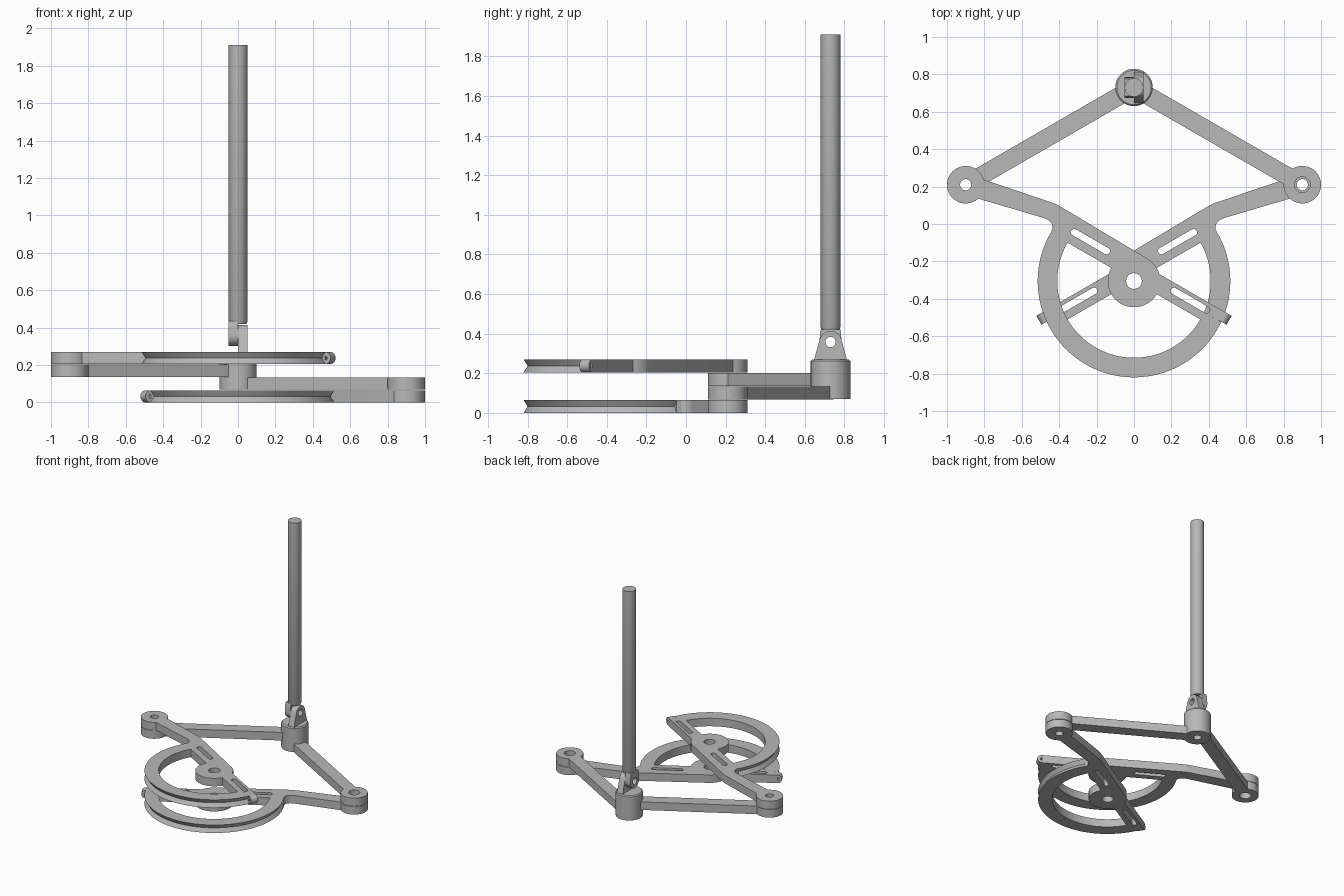
import bpy, bmesh
from math import cos, sin, radians, pi
from mathutils import Matrix

if "Cube" in bpy.data.objects:
    bpy.data.objects.remove(bpy.data.objects["Cube"])

grey = bpy.data.materials.new("plain_grey")
grey.use_nodes = True
grey.diffuse_color = (0.48, 0.48, 0.48, 1)
grey.node_tree.nodes["Principled BSDF"].inputs["Base Color"].default_value = (0.48, 0.48, 0.48, 1)


def arc(cx, cy, r, a0, a1, n=32):
    """Points along an arc, angles in degrees."""
    angles = [radians(a0 + (a1 - a0) * i / n) for i in range(n + 1)]
    return [(cx + r * cos(a), cy + r * sin(a)) for a in angles]


def circle(cx, cy, r, n=40):
    return arc(cx, cy, r, 0, 360, n)[:-1]


def slot(cx, cy, half, r):
    return arc(cx + half, cy, r, -90, 90, 10) + arc(cx - half, cy, r, 90, 270, 10)


def finish(name, bm, matrix):
    bmesh.ops.remove_doubles(bm, verts=bm.verts, dist=0.0001)
    bmesh.ops.recalc_face_normals(bm, faces=bm.faces)
    bm.transform(matrix)
    mesh = bpy.data.meshes.new(name)
    bm.to_mesh(mesh)
    bm.free()
    mesh.materials.clear()
    mesh.materials.append(grey)
    ob = bpy.data.objects.new(name, mesh)
    bpy.context.collection.objects.link(ob)
    bpy.ops.object.select_all(action='DESELECT')
    ob.select_set(True)
    bpy.context.view_layer.objects.active = ob
    bpy.ops.object.shade_smooth_by_angle(angle=radians(30))
    return ob


def plate(name, loops, z0, z1, matrix):
    """Extrude an outline (first loop) with holes (other loops)."""
    curve = bpy.data.curves.new(name + "_outline", 'CURVE')
    curve.dimensions = '2D'
    curve.fill_mode = 'BOTH'
    curve.extrude = (z1 - z0) / 2
    for pts in loops:
        s = curve.splines.new('POLY')
        s.points.add(len(pts) - 1)
        for p, (x, y) in zip(s.points, pts):
            p.co = (x, y, 0, 1)
        s.use_cyclic_u = True
    tmp = bpy.data.objects.new(name + "_outline", curve)
    bpy.context.collection.objects.link(tmp)
    deps = bpy.context.evaluated_depsgraph_get()
    mesh = bpy.data.meshes.new_from_object(tmp.evaluated_get(deps))
    bm = bmesh.new()
    bm.from_mesh(mesh)
    bpy.data.objects.remove(tmp)
    bpy.data.curves.remove(curve)
    bpy.data.meshes.remove(mesh)
    return finish(name, bm, matrix @ Matrix.Translation((0, 0, (z0 + z1) / 2)))


def sweep(name, profile, a0, a1, steps, matrix, closed):
    """Turn an (r, z) profile about the z axis."""
    bm = bmesh.new()
    rings = []
    for i in range(steps + 1):
        a = radians(a0 + (a1 - a0) * i / steps)
        rings.append([bm.verts.new((r * cos(a), r * sin(a), z)) for r, z in profile])
    n = len(profile)
    for p, q in zip(rings, rings[1:]):
        for j in range(n if closed else n - 1):
            k = (j + 1) % n
            bm.faces.new((p[j], q[j], q[k], p[k]))
    if closed:
        bm.faces.new(rings[0])
        bm.faces.new(rings[-1])
    return finish(name, bm, matrix)


HUB_Y, MID, LOW, TOP = -0.305, 0.135, 0.205, 0.27
PIVOT_Y = 0.73

# The second arm is the first one turned over about the y axis
turned = (Matrix.Translation((0, 0, MID)) @ Matrix.Rotation(pi, 4, 'Y')
          @ Matrix.Translation((0, 0, -MID)))

# Crank: hub, slotted bar, bent arm and elbow in one outline
crank = (arc(0, 0, 0.14, 180, 360)
         + [(0.41, 0)] + arc(0, 0, 0.41, 1, 5, 3) + [(0.51, 0.045), (0.51, 0.10)]
         + arc(0, 0, 0.14, 45.6, 88, 12)
         + [(-0.53, 0.148), (-0.56, 0.148), (-0.59, 0.144)]
         + arc(-1.037, -0.004, 0.1, 46, 342, 40)
         + [(-0.59, 0.050), (-0.56, 0.054), (-0.535, 0.046), (-0.518, 0.028), (-0.513, 0)])
crank_holes = [circle(0, 0, 0.042), circle(-1.037, -0.004, 0.03),
               slot(-0.307, 0.066, 0.1, 0.018), slot(0.312, 0.061, 0.1, 0.018)]
rim = [(0.41, LOW), (0.515, LOW), (0.495, (LOW + TOP) / 2), (0.515, TOP), (0.41, TOP)]

# Forearm: elbow ring and straight bar
forearm = arc(0, 0, 0.1, 28.7, 331.3, 40) + [(0.985, -0.048), (0.985, 0.048)]

for side, flip in (("upper", Matrix.Identity(4)), ("lower", turned)):
    at_hub = flip @ Matrix.Translation((0, HUB_Y, 0)) @ Matrix.Rotation(radians(-30), 4, 'Z')
    plate(side + "_crank", [crank] + crank_holes, LOW, TOP, at_hub)
    sweep(side + "_pulley_rim", rim, 180, 365, 64, at_hub, True)
    # rounded cable end on the tip of the bar
    lying = (at_hub @ Matrix.Translation((0.5125, 0, (LOW + TOP) / 2))
             @ Matrix.Rotation(radians(-90), 4, 'X'))
    plate(side + "_cable_end", [circle(0, 0, 0.0325), circle(0, 0, 0.011, 16)],
          0.045, 0.10, lying)
    at_elbow = flip @ Matrix.Translation((-0.9, 0.21, 0)) @ Matrix.Rotation(radians(30), 4, 'Z')
    plate(side + "_forearm", [forearm, circle(0, 0, 0.042)], MID + 0.001, LOW - 0.003, at_elbow)

# Pivot post joining both forearms
at_pivot = Matrix.Translation((0, PIVOT_Y, 0))
sweep("pivot_post", [(0, 0.19), (0.03, 0.19), (0.03, 0.07), (0.1, 0.07),
                     (0.1, 0.262), (0.092, 0.27), (0, 0.27)], 0, 360, 48, at_pivot, False)

# Hinge: lug on the post and tongue on the rod, both drawn in the y-z plane
sideways = at_pivot @ Matrix(((0, 0, 1, 0), (1, 0, 0, 0), (0, 1, 0, 0), (0, 0, 0, 1)))
PIN_Z = 0.358
pin_hole = circle(0, PIN_Z, 0.026, 24)
lug = [(-0.087, 0.255), (0.087, 0.255)] + arc(0, PIN_Z, 0.056, 18, 162)
tongue = arc(0, PIN_Z, 0.056, 180, 360) + [(0.052, 0.41), (0.046, 0.435),
                                          (-0.046, 0.435), (-0.052, 0.41)]
plate("hinge_lug", [lug, pin_hole], 0.001, 0.052, sideways)
plate("hinge_tongue", [tongue, pin_hole], -0.05, 0, sideways)

# Upright rod
sweep("upright_rod", [(0, 0.42), (0.044, 0.42), (0.05, 0.432), (0.05, 1.91), (0, 1.91)],
      0, 360, 48, at_pivot, False)
